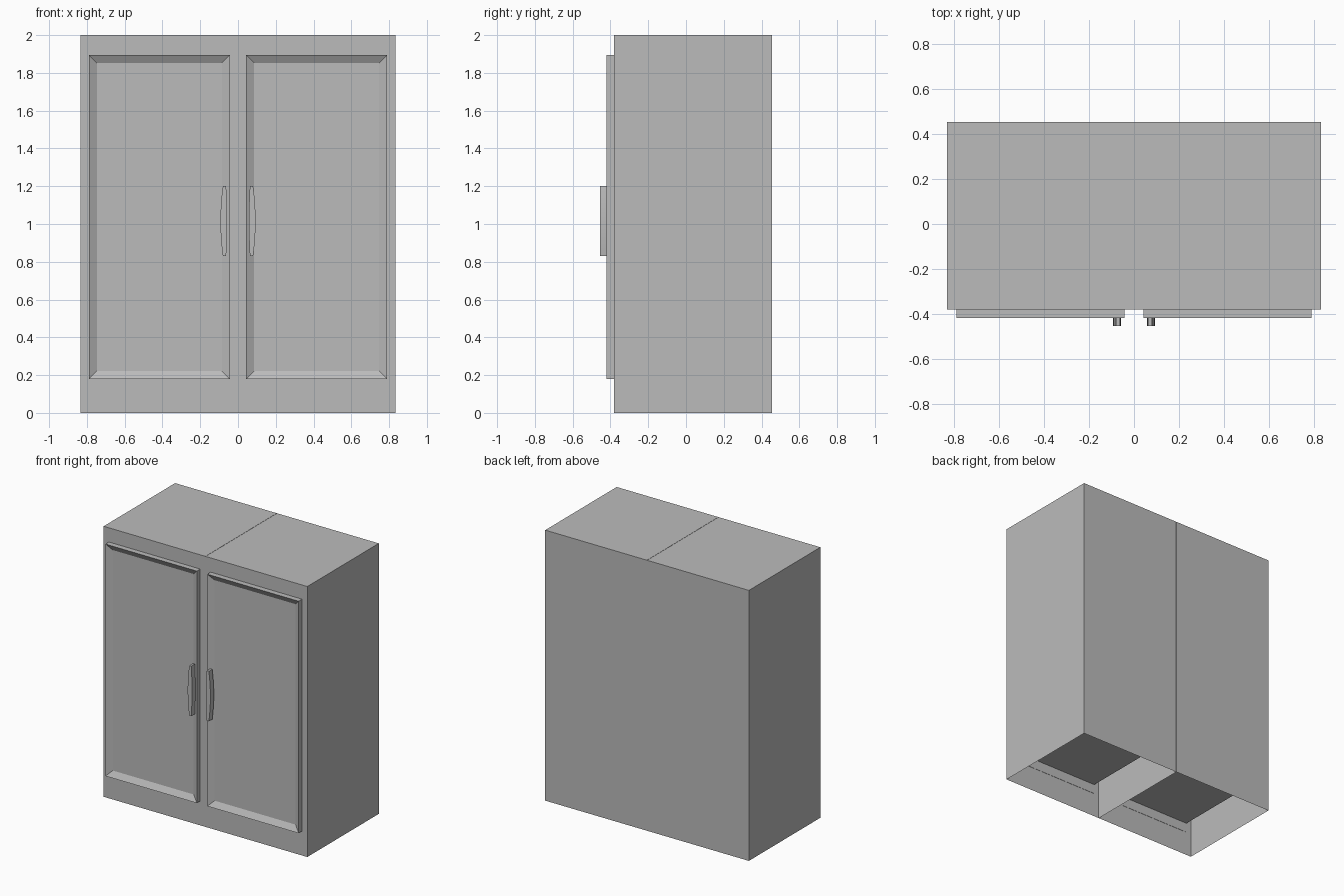
import bpy
import bmesh

if "Cube" in bpy.data.objects:
    bpy.data.objects.remove(bpy.data.objects["Cube"], do_unlink=True)

# One plain grey for everything
grey = bpy.data.materials.new("plain grey")
grey.use_nodes = True
colour = (0.5, 0.5, 0.5, 1)
grey.diffuse_color = colour
grey.node_tree.nodes["Principled BSDF"].inputs["Base Color"].default_value = colour


def finish(bm, name):
    bmesh.ops.recalc_face_normals(bm, faces=bm.faces)
    mesh = bpy.data.meshes.new(name)
    bm.to_mesh(mesh)
    bm.free()
    mesh.materials.append(grey)
    obj = bpy.data.objects.new(name, mesh)
    bpy.context.collection.objects.link(obj)
    return obj


def box(x, y, z):
    """Box mesh spanning three (low, high) ranges."""
    bm = bmesh.new()
    bmesh.ops.create_cube(bm, size=1)
    for v in bm.verts:
        for axis, (low, high) in enumerate((x, y, z)):
            v.co[axis] = high if v.co[axis] > 0 else low
    return bm


def pick(bm, axis, sign):
    bm.normal_update()
    return [f for f in bm.faces if f.normal[axis] * sign > 0.9]


def span(side, near, far):
    return tuple(sorted((side * near, side * far)))


def cabinet(side, label):
    # Outer case, open underneath, with a hairline gap at the centre
    bm = box(span(side, 0.001, 0.833), (-0.38, 0.455), (0, 2))
    bmesh.ops.delete(bm, geom=pick(bm, 2, -1), context="FACES")
    finish(bm, label + "_case")

    # Inner compartment hanging above the open base
    bm = box(span(side, 0.043, 0.79), (-0.377, 0.45), (0.25, 1.83))
    finish(bm, label + "_compartment")

    # Door with a shallow sloped recess
    bm = box(span(side, 0.043, 0.79), (-0.42, -0.378), (0.18, 1.895))
    front = pick(bm, 1, -1)
    bmesh.ops.inset_region(bm, faces=front, thickness=0.06, depth=0)
    for v in front[0].verts:
        v.co.y += 0.025
    finish(bm, label + "_door")

    # Bowed handle, extruded forward from its front outline
    bm = bmesh.new()
    steps = 8
    outline = []
    for edge, bow, order in ((0.063, -0.005, 1), (0.08, 0.013, -1)):
        for i in range(steps + 1)[::order]:
            t = i / steps
            bulge = 1 - (2 * t - 1) ** 2
            outline.append(bm.verts.new(
                (side * (edge + bow * bulge), -0.415, 0.83 + 0.37 * t)))
    face = bm.faces.new(outline)
    grown = bmesh.ops.extrude_face_region(bm, geom=[face])["geom"]
    for v in grown:
        if isinstance(v, bmesh.types.BMVert):
            v.co.y = -0.455
    handle = finish(bm, label + "_handle")
    bpy.ops.object.select_all(action="DESELECT")
    handle.select_set(True)
    bpy.context.view_layer.objects.active = handle
    bpy.ops.object.shade_smooth_by_angle()


cabinet(1, "left")
cabinet(-1, "right")
